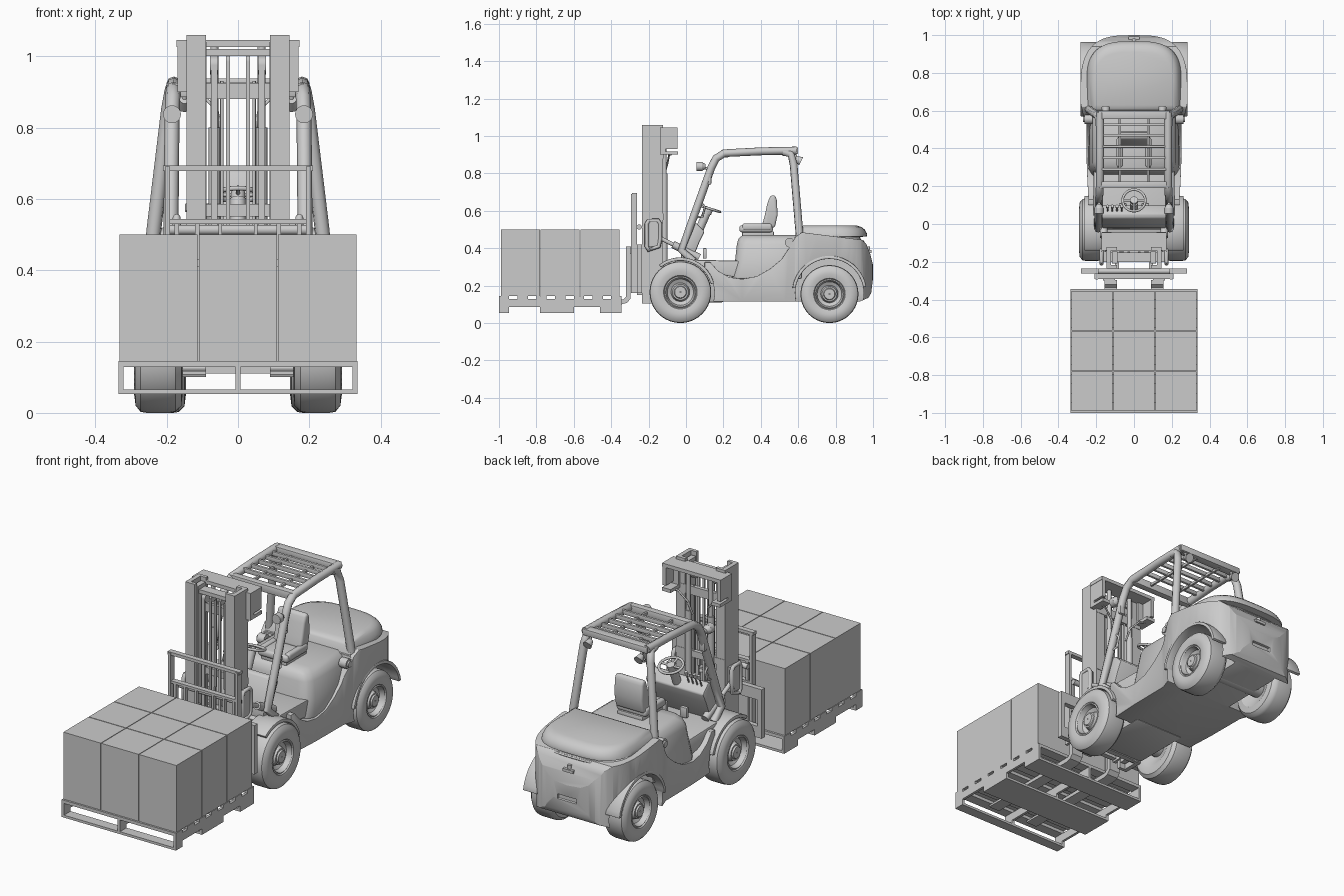
import bpy, bmesh
from math import sin, cos, pi, radians
from mathutils import Matrix, Vector

if "Cube" in bpy.data.objects:
    bpy.data.objects.remove(bpy.data.objects["Cube"])

# ---------- helpers ----------
def box(bm, x0, x1, y0, y1, z0, z1):
    m = Matrix.Translation(((x0+x1)/2, (y0+y1)/2, (z0+z1)/2)) @ Matrix.Diagonal((x1-x0, y1-y0, z1-z0, 1))
    bmesh.ops.create_cube(bm, size=1, matrix=m)

def cyl(bm, p, q, r, r2=None, n=20):
    p, q = Vector(p), Vector(q)
    m = Matrix.Translation((p+q)/2) @ (q-p).to_track_quat('Z', 'Y').to_matrix().to_4x4()
    bmesh.ops.create_cone(bm, cap_ends=True, segments=n, radius1=r, radius2=r if r2 is None else r2, depth=(q-p).length, matrix=m)

def loft(bm, rings):
    vs = [[bm.verts.new(p) for p in ring] for ring in rings]
    n = len(vs[0])
    for a, b in zip(vs, vs[1:]):
        for i in range(n):
            bm.faces.new((a[i], a[(i+1) % n], b[(i+1) % n], b[i]))
    bm.faces.new(vs[0][::-1])
    bm.faces.new(vs[-1])

def prism_x(bm, pts, a, b):
    loft(bm, [[(x, y, z) for y, z in pts] for x in (a, b)])

def prism_z(bm, pts, a, b):
    loft(bm, [[(x, y, z) for x, y in pts] for z in (a, b)])

def lathe_x(bm, prof, y, z, n=40):
    # closed (x, radius) loop spun about an axle
    rings = [[bm.verts.new((x, y+r*cos(2*pi*i/n), z+r*sin(2*pi*i/n))) for x, r in prof] for i in range(n)]
    k = len(prof)
    for i in range(n):
        a, b = rings[i], rings[(i+1) % n]
        for j in range(k):
            bm.faces.new((a[j], a[(j+1) % k], b[(j+1) % k], b[j]))

def activate(o):
    bpy.ops.object.select_all(action='DESELECT')
    o.select_set(True)
    bpy.context.view_layer.objects.active = o

def bevel(o, w, seg=3):
    m = o.modifiers.new('bevel', 'BEVEL')
    m.width, m.segments, m.limit_method, m.angle_limit = w, seg, 'ANGLE', radians(38)
    activate(o)
    bpy.ops.object.modifier_apply(modifier=m.name)

def finish(name, bm, mirror=False, bev=0, seg=2):
    if mirror:
        g = bmesh.ops.duplicate(bm, geom=bm.verts[:]+bm.edges[:]+bm.faces[:])['geom']
        bmesh.ops.scale(bm, vec=(-1, 1, 1), verts=[e for e in g if isinstance(e, bmesh.types.BMVert)])
    bmesh.ops.recalc_face_normals(bm, faces=bm.faces[:])
    me = bpy.data.meshes.new(name)
    bm.to_mesh(me)
    bm.free()
    o = bpy.data.objects.new(name, me)
    bpy.context.collection.objects.link(o)
    if bev:
        bevel(o, bev, seg)
    activate(o)
    bpy.ops.object.shade_smooth_by_angle(angle=radians(35))
    return o

def part(name, boxes=(), cyls=(), mirror=False, bev=0, seg=2):
    bm = bmesh.new()
    for b in boxes: box(bm, *b)
    for c in cyls: cyl(bm, *c)
    return finish(name, bm, mirror, bev, seg)

def tube(name, paths, r, mirror=False, cyclic=False):
    cu = bpy.data.curves.new(name, 'CURVE')
    cu.dimensions, cu.bevel_depth, cu.bevel_resolution, cu.use_fill_caps = '3D', r, 2, True
    for pts in paths:
        for s in ((1, -1) if mirror else (1,)):
            sp = cu.splines.new('POLY')
            sp.points.add(len(pts)-1)
            sp.use_cyclic_u = cyclic
            for p, (x, y, z) in zip(sp.points, pts): p.co = (s*x, y, z, 1)
    o = bpy.data.objects.new(name, cu)
    bpy.context.collection.objects.link(o)
    activate(o)
    bpy.ops.object.convert(target='MESH')
    bpy.ops.object.shade_smooth_by_angle(angle=radians(50))
    return o

def boolean(o, cutter, op):
    m = o.modifiers.new('bool', 'BOOLEAN')
    m.object, m.operation, m.solver = cutter, op, 'EXACT'
    activate(o)
    bpy.ops.object.modifier_apply(modifier=m.name)
    bpy.data.objects.remove(cutter)

def plan(w, front, mid, rear, n=24):
    # outline with straight sides and a squarish rounded rear
    back = []
    for i in range(n+1):
        t = pi*i/n
        c, s = cos(t), sin(t)
        back.append((w*(1 if c > 0 else -1)*abs(c)**.62, mid+(rear-mid)*s**.75))
    return [(w, front)] + back + [(-w, front)]

# ---------- pallet and load ----------
boards = [(-.335, .335, y, y+.055, .128, .145) for y in [-1+i*.1 for i in range(7)]]
bottoms = [(-1, -.945), (-.78, -.6), (-.46, -.345)]
for a, b in bottoms:
    boards.append((-.335, .335, a, b, .053, .066))
for x in (-.328, 0, .328):
    boards.append((x-.007, x+.007, -1, -.345, .085, .128))
    boards += [(x-.007, x+.007, a, b, .066, .085) for a, b in bottoms]
part('pallet', boards)
part('cargo_boxes', [(-.332+i*.2223, -.332+i*.2223+.219, -.99+j*.2125, -.99+j*.2125+.209, .145, .5)
                     for i in range(3) for j in range(3)])

# ---------- forks and carriage ----------
bm = bmesh.new()
prism_x(bm, [(-.95, .108), (-.345, .1), (-.315, .108), (-.297, .13), (-.297, .41), (-.32, .41),
             (-.32, .14), (-.335, .125), (-.95, .118)], .09, .155)
finish('forks', bm, True)
part('carriage', [(-.28, .28, -.262, -.235, .36, .42), (-.28, .28, -.262, -.235, .16, .22)])
part('carriage_posts', [(.255, .28, -.262, -.235, .2, .38), (.08, .1, -.262, -.2, .15, .42),
                        (.1, .165, -.3, -.25, .37, .41)], mirror=True)
part('load_backrest', [(-.21, .21, -.29, -.262, .678, .694), (-.2, .2, -.29, -.262, .53, .543),
                       (-.2, .2, -.29, -.262, .4, .43)])
part('backrest_bars', [(.19, .205, -.295, -.262, .16, .69), (.165, .178, -.285, -.265, .4, .54),
                       (.108, .12, -.285, -.265, .4, .54), (.045, .055, -.285, -.265, .4, .54)], mirror=True)
part('side_shift_cylinder', cyls=[((-.19, -.25, .513), (.19, -.25, .513), .014)])

# ---------- mast ----------
bm = bmesh.new()
prism_z(bm, [(.09, -.235), (.145, -.235), (.145, -.122), (.09, -.122), (.09, -.14),
             (.122, -.14), (.122, -.217), (.09, -.217)], .105, 1.06)
finish('outer_mast_rails', bm, True)
part('inner_mast_rails', [(.088, .116, -.21, -.146, .13, 1.04)], mirror=True)
part('mast_crossbars', [(-.172, .172, -.14, -.045, 1.026, 1.045), (-.145, .145, -.14, -.12, .88, .925),
                        (-.145, .145, -.14, -.12, .55, .585), (-.145, .145, -.15, -.12, .11, .16),
                        (-.145, .145, -.2, -.15, 1.0, 1.02)])
part('mast_top_brackets', [(.12, .17, -.125, -.042, .9, .918), (.15, .17, -.11, -.045, .93, 1.03),
                           (.12, .17, -.14, -.11, .9, 1.045)], mirror=True)
part('lift_cylinders', cyls=[((.066, -.115, .12), (.066, -.115, .8), .016),
                             ((.066, -.115, .8), (.066, -.115, 1.03), .011),
                             ((.022, -.17, .985), (.034, -.17, .985), .022),
                             ((.056, -.17, .975), (.078, -.17, .975), .026)], mirror=True)
part('lift_chains', [(.022, .034, -.195, -.188, .3, .985), (.022, .034, -.152, -.146, .5, .985),
                     (.058, .076, -.196, -.188, .3, .975)], mirror=True)
tube('mast_hoses', [[(.045, -.13, .2), (.045, -.13, .93)],
                    [(.045, -.12, .78), (.06, -.1, .85), (.11, -.09, .9), (.14, -.08, .9)]], .005, True)

# ---------- tilt links ----------
ring = [(-.2, .39), (-.145, .41), (-.138, .45), (-.138, .53), (-.15, .548), (-.2, .548), (-.21, .53), (-.21, .41)]
tube('tilt_bracket_rims', [[(.172, y, z) for y, z in ring]], .011, True, True)
part('tilt_brackets', [(.14, .175, -.2, -.145, .41, .54)], mirror=True)
part('tilt_cylinders', cyls=[((.16, -.18, .475), (.16, -.05, .41), .011), ((.16, -.07, .42), (.16, .07, .35), .02)], mirror=True)

# ---------- wheels ----------
for name, y, r, x0 in (('front_wheels', -.03, .165, .155), ('rear_wheels', .767, .155, .146)):
    x1, s = x0+.136, r/.165
    prof = [(x0+.04, .02), (x0+.01, .09*s), (x0, .11*s), (x0+.004, .145*s), (x0+.02, .162*s), (x0+.035, r),
            (x1-.035, r), (x1-.018, .162*s), (x1-.004, .145*s), (x1, .115*s), (x1-.006, .09*s), (x1-.012, .085*s),
            (x1-.008, .079*s), (x1-.035, .07*s), (x1-.045, .05*s), (x1-.02, .042*s), (x1-.02, .034*s), (x1-.012, .03*s), (x1-.012, .003)]
    bm = bmesh.new()
    lathe_x(bm, prof, y, r)
    finish(name, bm, True)
    part(name+'_axle', cyls=[((-.2, y, r), (.2, y, r), .045)])

# ---------- main body with counterweight ----------
bm = bmesh.new()
prism_x(bm, [(.1, .115), (.93, .115), (.975, .135), (.99, .16), (1, .24), (1, .31), (.985, .37), (.965, .42),
             (.94, .445), (.7, .475), (.62, .485), (.585, .46), (.55, .4), (.51, .34), (.45, .29), (.38, .25),
             (.3, .235), (.23, .245), (.17, .28), (.13, .325), (.1, .325)], -.4, .4)
body = finish('body', bm)
rear = plan(.283, .62, .72, 1.0)[1:-1]
side = [(.283, .64), (.27, .58), (.252, .53), (.25, .3), (.24, .1)]
bm = bmesh.new()
prism_z(bm, [(-x, y) for x, y in side] + [(x, y) for x, y in side[::-1]] + rear, .05, .7)
boolean(body, finish('plan_cutter', bm), 'INTERSECT')
for y, r, x in ((-.03, .182, .14), (.767, .183, .13)):
    boolean(body, part('well_cutter', cyls=[((x, y, r-.022), (.5, y, r-.022), r, r, 48)], mirror=True), 'DIFFERENCE')
boolean(body, part('slot_cutter', [(-.055, .055, .985, 1.1, .225, .25)]), 'DIFFERENCE')
bevel(body, .006, 2)
activate(body)
bpy.ops.object.shade_smooth_by_angle(angle=radians(35))
part('front_chassis', [(-.145, .145, -.12, .2, .11, .32)], bev=.01)

# arched lips over the wheels
def arch(name, y, z, r0, r1, a0, a1, x0, x1):
    bm = bmesh.new()
    ang = [radians(a0+(a1-a0)*i/20) for i in range(21)]
    prism_x(bm, [(y+r1*cos(a), z+r1*sin(a)) for a in ang] + [(y+r0*cos(a), z+r0*sin(a)) for a in ang[::-1]], x0, x1)
    finish(name, bm, True, .004)
arch('front_fenders', -.03, .165, .168, .186, 15, 128, .14, .262)
arch('rear_fender_lips', .767, .16, .183, .2, 10, 172, .2, .284)

# floor step and seat cover
bm = bmesh.new()
prism_x(bm, [(-.06, .3), (.4, .22), (.4, .33), (-.02, .34), (-.06, .335)], -.215, .215)
finish('floor', bm, bev=.008)
bm = bmesh.new()
def deck(w, f, r, z): return [(x, y, z) for x, y in ((-w, f+.05), (-w*.9, f+.012), (-w*.72, f), (w*.72, f), (w*.9, f+.012), (w, f+.05), (w, r), (-w, r))]
loft(bm, [deck(.242, .24, .62, .235), deck(.235, .262, .62, .33), deck(.222, .272, .62, .42),
          deck(.205, .28, .62, .45), deck(.175, .3, .62, .47)])
finish('seat_base', bm, bev=.012)

# hood with overhanging rear lip
bm = bmesh.new()
loft(bm, [[(x, y, z) for x, y in plan(w, f, .76, r)] for w, f, r, z in
          ((.268, .58, .955, .43), (.26, .58, .935, .448), (.25, .58, .93, .46), (.25, .585, .967, .463),
           (.246, .59, .968, .478), (.236, .6, .955, .5), (.224, .61, .94, .513), (.205, .63, .91, .522))])
finish('hood', bm)
part('tow_pin', [(-.03, .03, .97, .992, .375, .39)], [((0, .975, .35), (0, .975, .41), .01)])
tube('counterweight_grille', [[(x, y+.004, .437) for x, y in plan(.225, .8, .78, .945)[4:-4]]], .005)
part('fuel_caps', cyls=[((.22, .555, .43), (.262, .555, .43), .026), ((.26, .555, .43), (.27, .555, .43), .016)], mirror=True)

# ---------- overhead guard ----------
tube('guard_front_pillars', [[(.19, .04, .33), (.19, -.025, .39), (.188, .02, .51), (.185, .135, .83), (.183, .16, .88),
                              (.181, .205, .908), (.18, .4, .918), (.18, .59, .922)]], .021, True)
tube('guard_rear_pillars', [[(.182, .52, .915), (.185, .56, .905), (.195, .575, .85), (.235, .603, .52), (.243, .61, .44)]], .021, True)
part('guard_crossbars', [(-.185, .185, .19, .225, .885, .925), (-.19, .19, .555, .6, .905, .938)]
     + [(-.18, .18, y-.007, y+.007, .905, .928) for y in (.29, .35, .41, .47, .525)]
     + [(x-.006, x+.006, .2, .58, .9, .915) for x in (-.075, .075)], bev=.003)
part('headlights', cyls=[((.185, .055, .837), (.185, .085, .837), .025), ((.185, .085, .837), (.185, .105, .837), .024, .012),
                         ((.185, .09, .83), (.185, .14, .82), .007)], mirror=True)
part('indicator_lights', [(.168, .203, .115, .135, .74, .81)], mirror=True, bev=.006)
part('rear_work_lights', cyls=[((.15, .585, .88), (.15, .615, .865), .014, .024), ((.15, .58, .91), (.15, .59, .88), .007)], mirror=True)
tube('grab_handles', [[(.185, .03, .56), (.185, .09, .57), (.185, .1, .62), (.185, .07, .66)]], .006, True)

# ---------- dashboard and controls ----------
bm = bmesh.new()
prism_x(bm, [(-.03, .33), (-.02, .42), (.03, .53), (.055, .535), (.1, .49), (.075, .44), (.03, .33)], -.17, .17)
finish('dashboard', bm, bev=.008)
part('steering_column', cyls=[((0, .05, .45), (0, .115, .6), .022), ((0, .115, .585), (0, .128, .618), .02)])
loop = [(.06*cos(a), .125+.057*sin(a), .612-.018*sin(a)) for a in [2*pi*i/28 for i in range(28)]]
tube('steering_wheel', [loop], .007, cyclic=True)
tube('steering_spokes', [[(0, .125, .61), loop[i]] for i in (0, 14, 21)], .006)
part('control_levers', cyls=[c for x in (-.14, -.115, -.09, -.065) for c in
     (((x, .06, .5), (x, .09, .57), .004), ((x, .088, .565), (x, .095, .585), .008))])
part('pedals', [(.04, .08, .09, .11, .345, .4), (-.08, -.04, .09, .11, .345, .4)], bev=.004)

# ---------- seat ----------
part('seat_mount', [(-.075, .075, .3, .47, .46, .49)], bev=.005)
part('seat_cushion', [(-.088, .088, .285, .465, .485, .523)], bev=.014, seg=3)
part('seat_bolsters', [(.06, .092, .3, .46, .495, .532)], mirror=True, bev=.012, seg=3)
bm = bmesh.new()
prism_x(bm, [(.405, .52), (.42, .57), (.435, .64), (.45, .68), (.475, .685), (.485, .66), (.49, .58), (.475, .51), (.43, .505)], -.083, .083)
finish('seat_backrest', bm, bev=.012, seg=3)
